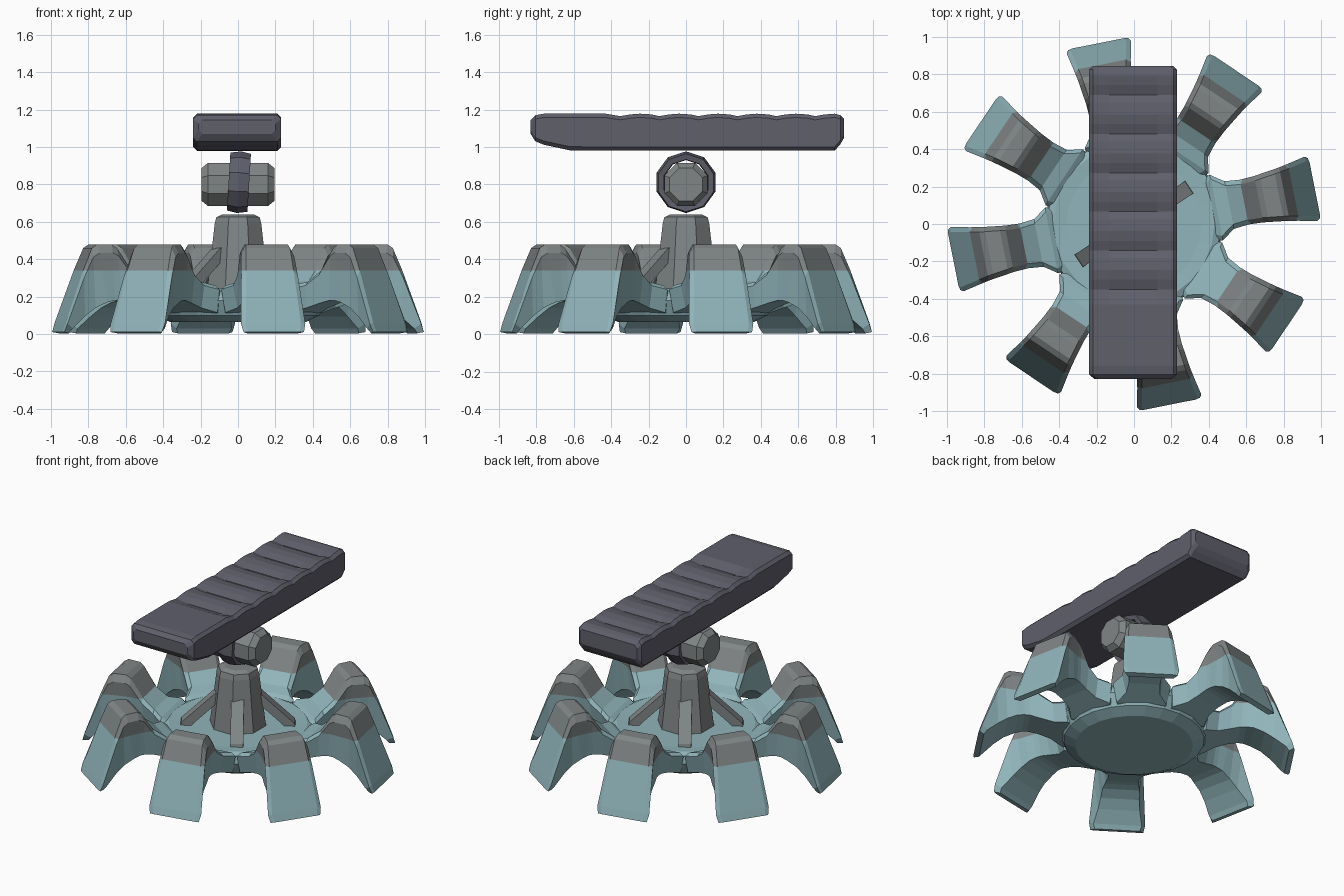
import bpy, bmesh, math
from math import pi, sin, cos, radians
from mathutils import Matrix

if "Cube" in bpy.data.objects:
    bpy.data.objects.remove(bpy.data.objects["Cube"], do_unlink=True)


def material(name, color):
    m = bpy.data.materials.new(name)
    m.use_nodes = True
    m.diffuse_color = (*color, 1)
    m.node_tree.nodes["Principled BSDF"].inputs["Base Color"].default_value = (*color, 1)
    return m


TEAL = material("pale teal", (0.28, 0.46, 0.495))
GREY = material("stone grey", (0.215, 0.235, 0.235))
DARK = material("dark slate", (0.115, 0.115, 0.148))


def finish(name, bm, mats, rule=None):
    bmesh.ops.recalc_face_normals(bm, faces=bm.faces)
    if rule:
        for f in bm.faces:
            f.material_index = rule(f)
    me = bpy.data.meshes.new(name)
    bm.to_mesh(me)
    bm.free()
    for m in mats:
        me.materials.append(m)
    ob = bpy.data.objects.new(name, me)
    bpy.context.collection.objects.link(ob)
    return ob


def loft(rings, closed=False):
    """Bridge a list of equal-length point rings into a skin, capped unless closed."""
    bm = bmesh.new()
    vs = [[bm.verts.new(p) for p in r] for r in rings]
    n = len(vs[0])
    pairs = list(zip(vs, vs[1:])) + ([(vs[-1], vs[0])] if closed else [])
    for a, b in pairs:
        for i in range(n):
            bm.faces.new((a[i], a[(i + 1) % n], b[(i + 1) % n], b[i]))
    if not closed:
        bm.faces.new(vs[0])
        bm.faces.new(vs[-1])
    return bm


def circle(r, z, n, turn=0.0):
    return [(r * cos(2 * pi * i / n + turn), r * sin(2 * pi * i / n + turn), z) for i in range(n)]


# Hub: shallow dish with a flat top
hub_profile = [(0.365, 0.065), (0.435, 0.10), (0.475, 0.18), (0.465, 0.23),
               (0.43, 0.245), (0.36, 0.24)]
finish("hub", loft([circle(r, z, 24) for r, z in hub_profile]), [TEAL])

# Legs: arched sections given as top (r, z), bottom (r, z), half width
leg_sections = [
    (0.36, 0.20, 0.35, 0.10, 0.14), (0.45, 0.26, 0.43, 0.115, 0.18),
    (0.52, 0.28, 0.51, 0.14, 0.13), (0.60, 0.34, 0.59, 0.165, 0.122),
    (0.68, 0.46, 0.655, 0.18, 0.126), (0.71, 0.48, 0.69, 0.18, 0.13),
    (0.79, 0.48, 0.735, 0.17, 0.14), (0.82, 0.46, 0.80, 0.14, 0.145),
    (0.87, 0.34, 0.86, 0.095, 0.155), (0.97, 0.06, 0.93, 0.03, 0.175),
    (0.985, 0.012, 0.95, 0.004, 0.165)]


def leg_ring(tr, tz, br, bz, w):
    k = 0.15
    mr, mz = tr + (br - tr) * k, tz + (bz - tz) * k
    c = w - 0.025
    return [(br, -c, bz), (mr, -w, mz), (tr, -c, tz), (tr, c, tz), (mr, w, mz), (br, c, bz)]


for i in range(8):
    bm = loft([leg_ring(*s) for s in leg_sections])
    bmesh.ops.bisect_plane(bm, geom=bm.verts[:] + bm.edges[:] + bm.faces[:],
                           plane_co=(0, 0, 0.34), plane_no=(0, 0, 1))
    bmesh.ops.rotate(bm, verts=bm.verts, matrix=Matrix.Rotation(radians(11.25 + 45 * i), 3, 'Z'))
    finish(f"leg_{i + 1}", bm, [TEAL, GREY],
           lambda f: int(f.calc_center_median().z > 0.341))

# Central post with a bevelled cap
post_profile = [(0.18, 0.22), (0.135, 0.59), (0.125, 0.625), (0.09, 0.64)]
finish("post", loft([circle(r, z, 8, pi / 8) for r, z in post_profile]), [GREY])

# Slim diagonal struts bracing the post
for i in range(4):
    bm = loft([[(0.11, y, 0.41), (0.11, y, 0.47), (0.14, y, 0.46), (0.35, y, 0.26),
                (0.36, y, 0.22), (0.31, y, 0.22)] for y in (-0.04, 0.04)])
    bmesh.ops.rotate(bm, verts=bm.verts, matrix=Matrix.Rotation(radians(33.75 + 90 * i), 3, 'Z'))
    finish(f"strut_{i + 1}", bm, [GREY])

# Pivot: bevelled octagonal axle lying along x
axle_profile = [(0.095, -0.195), (0.125, -0.16), (0.125, 0.16), (0.095, 0.195)]
axle = finish("axle", loft([circle(r, z, 8, pi / 8) for r, z in axle_profile]), [GREY])
axle.rotation_euler = (0, pi / 2, 0)
axle.location.z = 0.8

# Hanger ring around the axle, slightly tilted
ring_profile = [(0.155, -0.055), (0.165, 0), (0.155, 0.055), (0.124, 0.05), (0.118, 0), (0.124, -0.05)]
ring = finish("hanger_ring", loft([circle(r, z, 10) for r, z in ring_profile], closed=True), [DARK])
ring.rotation_euler = (0, pi / 2 + 0.06, 0)
ring.location = (0.005, 0, 0.812)


# Beam: rounded bar with scalloped steps over its rear part
def beam_ring(y, low, high, dip=0.0, inset=0.0):
    w, c = 0.235 - inset, 0.02
    ring = [(-w + c, low), (-w, low + c), (-w, high - c - dip), (-w + c, high - dip),
            (-0.13, high - 2 * dip), (0.13, high - 2 * dip),
            (w - c, high - dip), (w, high - c - dip), (w, low + c), (w - c, low)]
    return [(x - 0.005, y, z) for x, z in ring]


sections = [beam_ring(-0.83, 1.07, 1.145, 0, 0.03), beam_ring(-0.805, 1.03, 1.17),
            beam_ring(-0.76, 1.012, 1.178), beam_ring(-0.62, 0.982, 1.178),
            beam_ring(-0.43, 0.98, 1.178)]
start, step = -0.35, 0.208
for k in range(6):
    y = start + k * step
    sections.append(beam_ring(y, 0.98, 1.178, 0.013))
    for t, dip in ((0.25, 0.004), (0.5, 0.0), (0.8, 0.004)):
        if k < 5 or t < 0.6:
            sections.append(beam_ring(y + t * step, 0.98, 1.178, dip))
sections += [beam_ring(0.825, 1.015, 1.17), beam_ring(0.845, 1.05, 1.15, 0, 0.02)]
finish("beam", loft(sections), [DARK])
